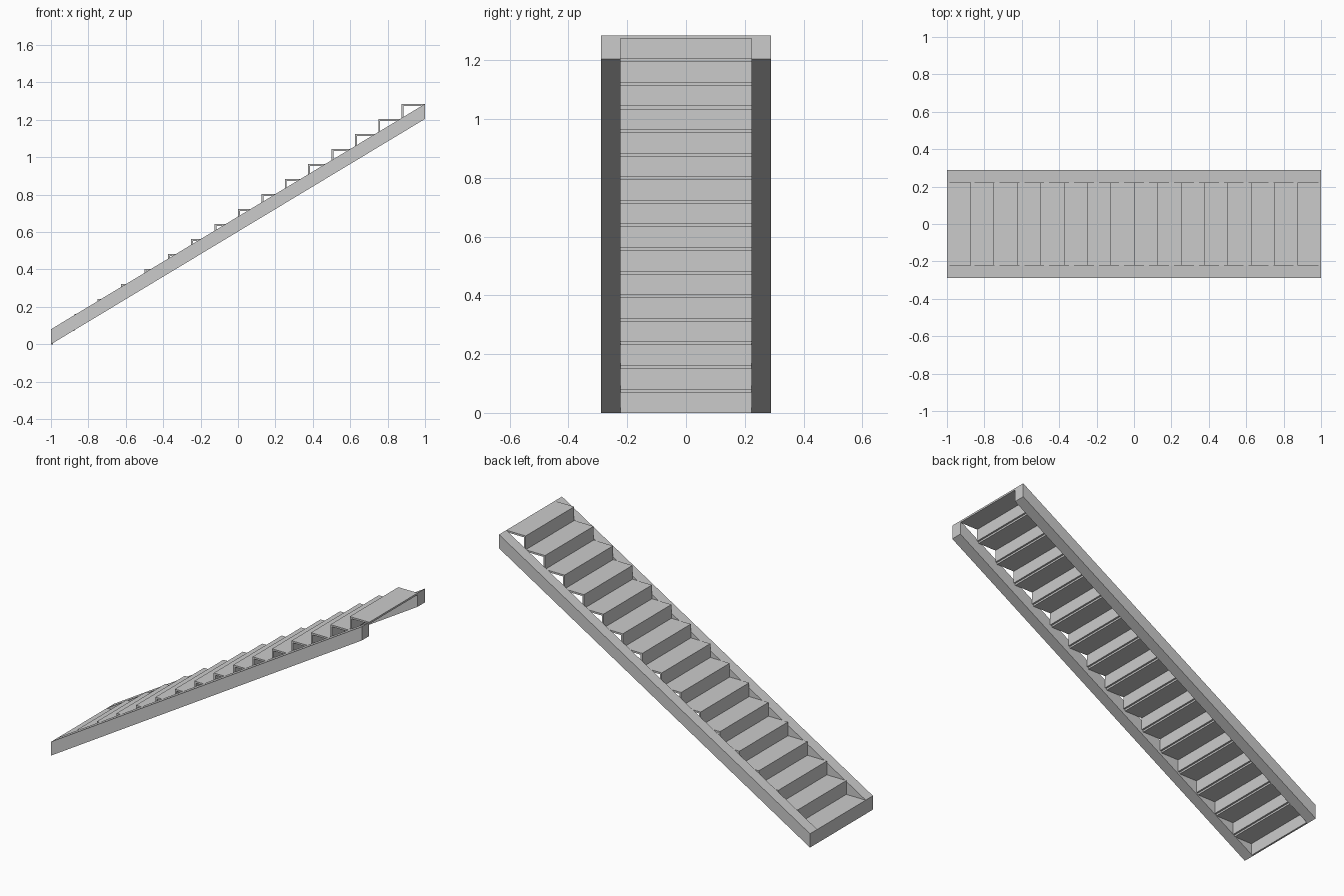
import bpy
import bmesh

cube = bpy.data.objects.get("Cube")
if cube:
    bpy.data.objects.remove(cube, do_unlink=True)

STEPS = 16
RUN = 2.0 / STEPS
HEIGHT = 1.285
RISE = HEIGHT / STEPS
THICK = 0.0105
INNER, OUTER = 0.223, 0.289

grey = bpy.data.materials.new("light_grey")
grey.use_nodes = True
colour = (0.6, 0.6, 0.6, 1.0)
grey.diffuse_color = colour
grey.node_tree.nodes["Principled BSDF"].inputs["Base Color"].default_value = colour


def extrude_profile(name, points, y0, y1):
    """Extrude an x-z outline from y0 to y1."""
    bm = bmesh.new()
    face = bm.faces.new([bm.verts.new((x, y0, z)) for x, z in points])
    result = bmesh.ops.extrude_face_region(bm, geom=[face])
    moved = [v for v in result["geom"] if isinstance(v, bmesh.types.BMVert)]
    bmesh.ops.translate(bm, vec=(0, y1 - y0, 0), verts=moved)
    bmesh.ops.recalc_face_normals(bm, faces=bm.faces)
    mesh = bpy.data.meshes.new(name)
    bm.to_mesh(mesh)
    bm.free()
    mesh.materials.append(grey)
    obj = bpy.data.objects.new(name, mesh)
    bpy.context.scene.collection.objects.link(obj)
    return obj


def plate(name, x0, x1, z0, z1):
    return extrude_profile(name, [(x0, z0), (x1, z0), (x1, z1), (x0, z1)],
                           -INNER, INNER)


# Sloping side beams with upright ends
beam = [(-1, 0), (1, HEIGHT - RISE), (1, HEIGHT), (-1, RISE)]
extrude_profile("right_stringer", beam, -OUTER, -INNER)
extrude_profile("left_stringer", beam, INNER, OUTER)

# Open-backed steps: a thin riser under the front of each thin tread
for i in range(STEPS):
    x = -1 + i * RUN
    top = (i + 1) * RISE
    plate(f"riser_{i + 1}", x, x + THICK, top - RISE, top - THICK)
    plate(f"tread_{i + 1}", x, x + RUN, top - THICK, top)
